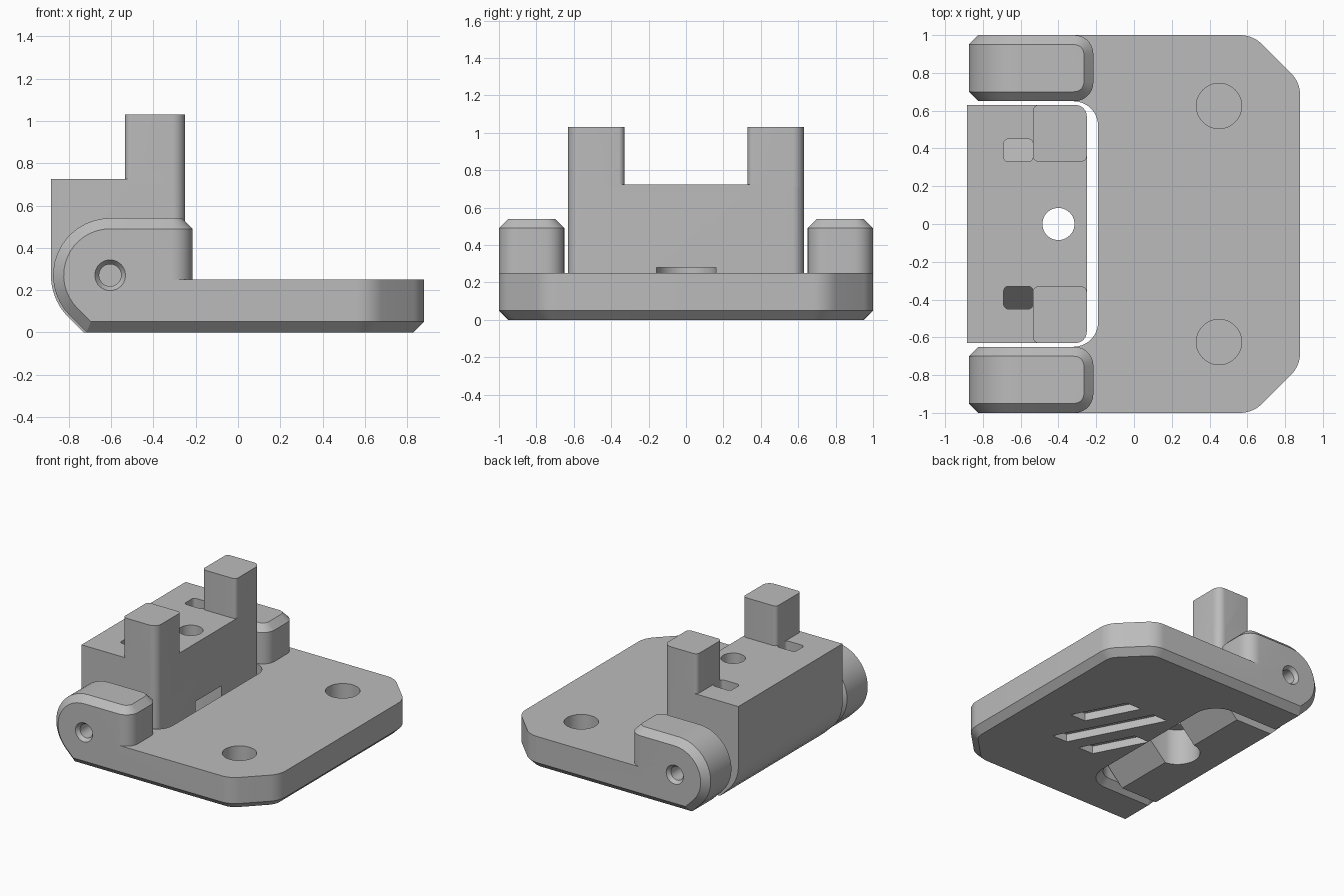
import bpy, bmesh, math
from mathutils import Vector, Matrix

if "Cube" in bpy.data.objects:
    bpy.data.objects.remove(bpy.data.objects["Cube"])

grey = bpy.data.materials.new("plain_grey")
grey.use_nodes = True
grey.diffuse_color = (0.5, 0.5, 0.5, 1)
grey.node_tree.nodes["Principled BSDF"].inputs["Base Color"].default_value = (0.5, 0.5, 0.5, 1)

PIVOT_X, PIVOT_Z = -0.605, 0.27


def outline(points, steps=8):
    """Closed outline; each point is (u, v, fillet tangent length)."""
    result = []
    for i, (u, v, t) in enumerate(points):
        p = Vector((u, v))
        if t == 0:
            result.append(p)
            continue
        a = Vector(points[i - 1][:2]) - p
        b = Vector(points[(i + 1) % len(points)][:2]) - p
        a.normalize()
        b.normalize()
        w = math.sin(a.angle(b) / 2)
        for k in range(steps + 1):
            s = k / steps
            c0, c1, c2 = (1 - s) ** 2, 2 * s * (1 - s) * w, s * s
            result.append(((p + a * t) * c0 + p * c1 + (p + b * t) * c2) / (c0 + c1 + c2))
    return result


def prism(name, loop, low, high, axis="z", finish=None):
    """Extrude a loop along z, or an x-z loop along y."""
    bm = bmesh.new()
    place = (lambda p: (p[0], p[1], low)) if axis == "z" else (lambda p: (p[0], low, p[1]))
    face = bm.faces.new([bm.verts.new(place(p)) for p in loop])
    top = bmesh.ops.extrude_face_region(bm, geom=[face])["geom"]
    shift = Vector((0, 0, high - low)) if axis == "z" else Vector((0, high - low, 0))
    bmesh.ops.translate(bm, vec=shift, verts=[g for g in top if isinstance(g, bmesh.types.BMVert)])
    bmesh.ops.recalc_face_normals(bm, faces=bm.faces)
    if finish:
        finish(bm)
    return to_object(name, bm)


def to_object(name, bm):
    mesh = bpy.data.meshes.new(name)
    bm.to_mesh(mesh)
    bm.free()
    mesh.materials.append(grey)
    obj = bpy.data.objects.new(name, mesh)
    bpy.context.collection.objects.link(obj)
    return obj


def box(name, x, y, low, high, t=0.0):
    pts = [(x[0], y[0], t), (x[1], y[0], t), (x[1], y[1], t), (x[0], y[1], t)]
    return prism(name, outline(pts, 5), low, high)


def cylinder(name, radius, low, high, x, y=0, axis="z", radius_high=None):
    bm = bmesh.new()
    bmesh.ops.create_cone(bm, cap_ends=True, segments=40, radius1=radius,
                          radius2=radius if radius_high is None else radius_high, depth=high - low)
    if axis == "z":
        bmesh.ops.translate(bm, vec=(x, y, (low + high) / 2), verts=bm.verts)
    else:
        bmesh.ops.rotate(bm, matrix=Matrix.Rotation(-math.pi / 2, 3, "X"), verts=bm.verts)
        bmesh.ops.translate(bm, vec=(x, (low + high) / 2, y), verts=bm.verts)
    return to_object(name, bm)


def combine(target, other, operation):
    mod = target.modifiers.new("cut", "BOOLEAN")
    mod.operation, mod.object, mod.solver = operation, other, "EXACT"
    bpy.context.view_layer.objects.active = target
    bpy.ops.object.modifier_apply(modifier=mod.name)
    bpy.data.objects.remove(other)


def chamfer(bm, edges):
    bmesh.ops.bevel(bm, geom=edges, offset=0.05, offset_type="OFFSET", segments=1,
                    affect="EDGES", clamp_overlap=False)


def chamfer_bottom(bm):
    chamfer(bm, [e for e in bm.edges if all(v.co.z < 0.001 for v in e.verts)])


def finish_ear(bm):
    # round the upright end corners, then chamfer every square rim
    upright = [e for e in bm.edges if all(v.co.x > -0.22 for v in e.verts)
               and abs(e.verts[0].co.z - e.verts[1].co.z) > 0.1]
    bmesh.ops.bevel(bm, geom=upright, offset=0.1, segments=7, profile=0.5, affect="EDGES")
    bm.normal_update()
    chamfer(bm, [e for e in bm.edges if e.calc_face_angle() > 1.2])


def hinge_arc(radius, start, end, steps=16):
    angles = [math.radians(start + (end - start) * i / steps) for i in range(steps + 1)]
    return [(PIVOT_X + radius * math.cos(a), PIVOT_Z + radius * math.sin(a)) for a in angles]


# base plate with clipped corners and a slot for the hinged block
half = [(0.88, 0.75, 0.07), (0.63, 1, 0.07), (-0.4, 1, 0), (-0.4, 0.65, 0), (-0.19, 0.65, 0.13)]
plate = prism("base_plate", outline(half + [(x, -y, t) for x, y, t in reversed(half)]),
              0, 0.25, finish=chamfer_bottom)

# hinge ears
ear_profile = [(-0.215, 0), (-0.215, 0.54)] + hinge_arc(0.27, 90, 225) + [(-0.717, 0)]
for side in (-1, 1):
    y0, y1 = sorted((side * 0.65, side * 1.0))
    combine(plate, prism("ear", ear_profile, y0, y1, "y", finish_ear), "UNION")

# pin holes with countersunk mouths, and blind round pockets
for side in (-1, 1):
    y0, y1 = sorted((side * 0.6, side * 1.1))
    combine(plate, cylinder("pin_cut", 0.052, y0, y1, PIVOT_X, PIVOT_Z, "y"), "DIFFERENCE")
    y0, y1 = sorted((side * 0.97, side * 1.01))
    r0, r1 = (0.08, 0.05) if side < 0 else (0.05, 0.08)
    combine(plate, cylinder("mouth_cut", r0, y0, y1, PIVOT_X, PIVOT_Z, "y", r1), "DIFFERENCE")
    combine(plate, cylinder("pocket_cut", 0.12, 0.12, 0.4, 0.45, side * 0.625), "DIFFERENCE")

# slanted grooves underneath
for cx, cy, length in ((0.36, 0.12, 0.19), (0.19, -0.04, 0.34), (0.02, -0.2, 0.19)):
    dx, dy, w = -0.52 * length, length, 0.065
    loop = [(cx - dx - w, cy - dy), (cx - dx + w, cy - dy), (cx + dx + w, cy + dy), (cx + dx - w, cy + dy)]
    combine(plate, prism("groove_cut", loop, -0.1, 0.06), "DIFFERENCE")

# hinged block: rounded plan intersected with the side profile
block = prism("hinged_block", outline([(-1, -0.63, 0), (-0.25, -0.63, 0.06), (-0.25, 0.63, 0.06), (-1, 0.63, 0)]),
              -0.1, 0.9)
profile = [(-0.1, 0.32), (-0.1, 0.725), (-0.885, 0.725)] + hinge_arc(0.28, 180, 225) + [(-0.73, 0), (-0.42, 0)]
combine(block, prism("profile_cut", profile, -0.8, 0.8, "y"), "INTERSECT")

# pillars and the sloped pockets beside them
for side in (-1, 1):
    pts = [(-0.535, 0.33, 0.03), (-0.25, 0.33, 0.03), (-0.25, 0.63, 0.06), (-0.535, 0.63, 0.03)]
    pillar = prism("pillar", outline([(x, y * side, t) for x, y, t in pts]), 0.7, 1.03)
    combine(block, pillar, "UNION")
    y0, y1 = sorted((side * 0.33, side * 0.45))
    pocket = box("pocket_cut", (-0.69, -0.535), (y0, y1), 0.5, 0.9, 0.025)
    for v in pocket.data.vertices:
        if v.co.z < 0.6:
            v.co.z -= (abs(v.co.y) - 0.33) * 1.2
    combine(block, pocket, "DIFFERENCE")
    y0, y1 = sorted((side * 0.5, side * 0.8))
    combine(block, cylinder("pin_cut", 0.052, y0, y1, PIVOT_X, PIVOT_Z, "y"), "DIFFERENCE")

# screw hole and the open slot for its head
combine(block, cylinder("screw_cut", 0.085, -0.2, 1, -0.4), "DIFFERENCE")
head = outline([(0, -0.16, 0), (0, 0.16, 0), (-0.56, 0.16, 0.16), (-0.56, -0.16, 0.16)])
combine(block, prism("head_cut", head[:-1], -0.1, 0.28), "DIFFERENCE")

for obj in (plate, block):
    bpy.ops.object.select_all(action="DESELECT")
    obj.select_set(True)
    bpy.context.view_layer.objects.active = obj
    bpy.ops.object.shade_smooth_by_angle(angle=math.radians(25))
